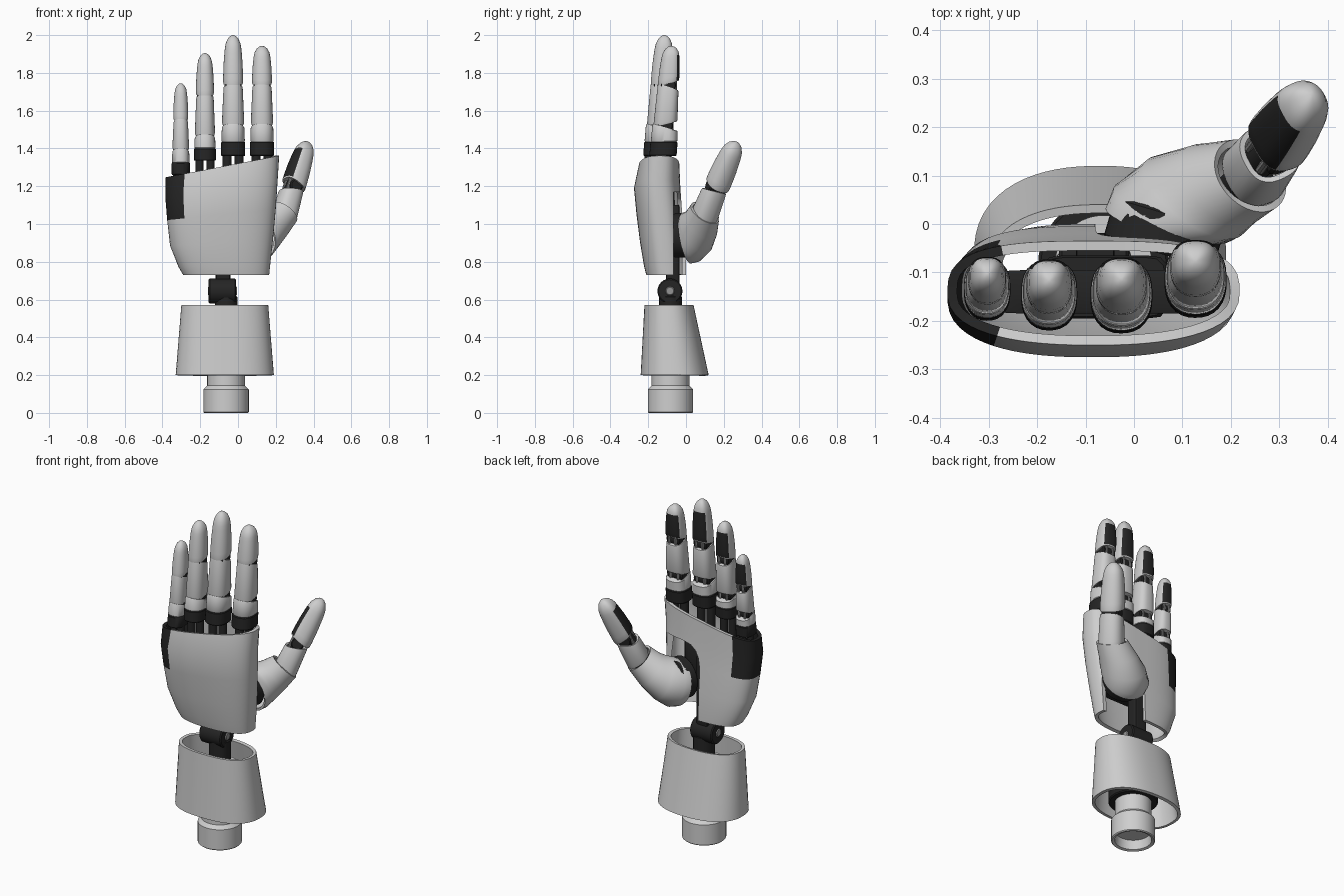
import bpy, bmesh, math
from mathutils import Vector as V

if "Cube" in bpy.data.objects:
    bpy.data.objects.remove(bpy.data.objects["Cube"])


def material(name, col):
    m = bpy.data.materials.new(name)
    m.diffuse_color = (*col, 1)
    m.use_nodes = True
    m.node_tree.nodes["Principled BSDF"].inputs["Base Color"].default_value = m.diffuse_color
    return m


LIGHT = material("light_grey", (0.62, 0.62, 0.62))
BLACK = material("black", (0.018, 0.018, 0.018))
STEEL = material("steel", (0.3, 0.3, 0.3))
XA, YA, ZA = V((1, 0, 0)), V((0, 1, 0)), V((0, 0, 1))


def ring(c, rx, ry, X=XA, Y=YA, pf=2, pb=2, n=32, tilt=0):
    """Evenly spaced superellipse; pf / pb square off the -Y / +Y halves."""
    raw = []
    for i in range(n * 8):
        a = 2 * math.pi * i / (n * 8)
        p = pb if math.sin(a) > 0 else pf
        f = lambda s: math.copysign(abs(s) ** (2 / p), s)
        raw.append((rx * f(math.cos(a)), ry * f(math.sin(a))))
    raw.append(raw[0])
    total = sum(math.dist(a, b) for a, b in zip(raw, raw[1:]))
    pts, k, run = [], 0, 0.0
    A = X.cross(Y)
    for i in range(n):
        want = total * i / n
        while run + math.dist(raw[k], raw[k + 1]) < want:
            run += math.dist(raw[k], raw[k + 1])
            k += 1
        f = (want - run) / max(math.dist(raw[k], raw[k + 1]), 1e-9)
        x = raw[k][0] + (raw[k + 1][0] - raw[k][0]) * f
        y = raw[k][1] + (raw[k + 1][1] - raw[k][1]) * f
        pts.append(V(c) + X * x + Y * y + A * (tilt * y / ry))
    return pts


def loft(name, rings, mats, cap=True, rule=None, thick=0):
    bm = bmesh.new()
    rows = [[bm.verts.new(p) for p in r] for r in rings]
    n = len(rows[0])
    for i, (a, b) in enumerate(zip(rows, rows[1:])):
        for j in range(n):
            k = (j + 1) % n
            f = bm.faces.new((a[j], a[k], b[k], b[j]))
            if rule:
                f.material_index = rule(i, j / n, f.calc_center_median())
    if cap:
        bm.faces.new(rows[0][::-1])
        bm.faces.new(rows[-1])
    me = bpy.data.meshes.new(name)
    bm.to_mesh(me)
    bm.free()
    for m in mats:
        me.materials.append(m)
    o = bpy.data.objects.new(name, me)
    bpy.context.collection.objects.link(o)
    if thick:
        s = o.modifiers.new("wall", 'SOLIDIFY')
        s.thickness, s.offset = thick, -1
    return o


def frame(A, P):
    A = V(A).normalized()
    Y = (V(P) - A * A.dot(V(P))).normalized()
    return Y.cross(A), Y


def cyl(name, p0, p1, r, mat, n=24, bev=0.006):
    p0, p1 = V(p0), V(p1)
    A = (p1 - p0).normalized()
    X, Y = frame(A, (0.1, 1, 0.2) if abs(A.y) < 0.8 else (0, 0, 1))
    spec = [(p0, r - bev), (p0 + A * bev, r), (p1 - A * bev, r), (p1, r - bev)]
    return loft(name, [ring(c, q, q, X, Y, n=n) for c, q in spec], [mat])


def box(name, c, h, mat):
    c = V(c)
    spec = [(-1, .94), (-.94, 1), (.94, 1), (1, .94)]
    return loft(name, [ring(c + ZA * h[2] * z, h[0] * s, h[1] * s, pf=8, pb=8)
                       for z, s in spec], [mat])


# (position, scale) along a rounded digit tip
TIP = [(0, .97), (.03, 1), (.15, 1), (.4, .96), (.65, .87), (.74, .82),
       (.83, .74), (.93, .52), (.98, .28), (1, .08)]


def tip(name, p0, p1, rx, ry, X, Y):
    # fingertip with a dark grip pad on its inner side
    rule = lambda i, a, c: 1 if 1 <= i <= 4 and .11 < a < .39 else 0
    p0, p1 = V(p0), V(p1)
    loft(name, [ring(p0.lerp(p1, t), rx * s, ry * s, X, Y, 2.2, 2.8,
                     tilt=.015 * (1 - t)) for t, s in TIP], [LIGHT, BLACK], rule=rule)


def segment(name, p0, p1, rx, ry, k, mat, t0=0.0, t1=0.0):
    # finger link; t0 / t1 slope its ends so the joint opens at the back
    p0, p1 = V(p0), V(p1)
    rs = []
    for t, s in ((0, .95), (.06, 1), (.94, k), (1, k * .95)):
        rs.append(ring(p0.lerp(p1, t), rx * s, ry * s, pf=2.3, pb=2.8,
                       tilt=t0 * (1 - t) + t1 * t))
    loft(name, rs, [mat])


# ---- arm socket, forearm sleeve and wrist
SX, SY = -.063, -.082
loft("arm_socket", [ring((SX, SY, z), r, r, n=40) for z, r in
     ((.06, .095), (.005, .1), (0, .115), (.005, .12), (.125, .12), (.145, .1), (.47, .1))],
     [LIGHT])
cyl("socket_collar", (SX, SY, .24), (SX, SY, .35), .135, BLACK, 40)
loft("forearm_sleeve", [ring((-.07, -.06 - .03 * t, .2 + .37 * t), .26 - .03 * t,
     .18 - .05 * t, pf=2.5, pb=2.3, n=64) for t in (0, .02, .5, .98, 1)],
     [LIGHT], cap=False, thick=.018)
cyl("wrist_post", (SX, SY, .45), (SX, SY, .62), .06, BLACK)
cyl("wrist_hinge", (-.155, -.085, .645), (-.01, -.085, .645), .066, BLACK, 40)
cyl("wrist_pin", (-.16, -.085, .645), (-.005, -.085, .645), .025, STEEL)
box("wrist_strut", (-.08, -.07, .89), (.04, .035, .21), BLACK)
box("palm_frame", (-.06, -.13, 1.05), (.13, .065, .14), BLACK)
box("knuckle_beam", (-.07, -.14, 1.18), (.23, .045, .03), BLACK)

# ---- hollow palm shell with a dark guard on the outer edge
ROWS = [(0, -.29, .165, -.21, .0), (.08, -.315, .17, -.222, .0),
        (.3, -.36, .185, -.243, -.005), (.56, -.375, .2, -.262, -.02),
        (.8, -.385, .21, -.275, -.03), (1, -.385, .218, -.25, -.035)]
palm_rings = []
for t, x0, x1, y0, y1 in ROWS:
    r = ring(((x0 + x1) / 2, (y0 + y1) / 2, 0), (x1 - x0) / 2, (y1 - y0) / 2,
             pf=2.4, pb=3, n=72)
    for p in r:
        p.z = .73 + t * (1.32 + .19 * p.x - .73)
    palm_rings.append(r)
palm = loft("palm_shell", palm_rings, [LIGHT, BLACK], cap=False, thick=.02,
            rule=lambda i, a, c: 1 if i >= 3 and c.x < -.285 else 0)
# opening for the thumb
cutter = loft("thumb_opening_cutter", [ring((.16, y, .83), .24, .34, XA, -ZA, 5, 5, 48)
              for y in (-.065, .2)], [LIGHT])
cutter.hide_render = True
cut = palm.modifiers.new("opening", 'BOOLEAN')
cut.operation, cut.object = 'DIFFERENCE', cutter

# ---- fingers: x, base y, tip y, half width, half depth, joint heights
FINGERS = {
    "little": (-.303, -.14, -.105, .048, .06, (1.26, 1.325, 1.39, 1.55, 1.745)),
    "ring": (-.175, -.15, -.118, .058, .07, (1.335, 1.40, 1.465, 1.68, 1.905)),
    "middle": (-.026, -.153, -.115, .064, .073, (1.36, 1.435, 1.52, 1.735, 2.0)),
    "index": (.127, -.122, -.078, .064, .072, (1.36, 1.435, 1.52, 1.735, 1.943)),
}
for nm, (x, yb, yt, w, d, (z0, z1, z2, z3, z4)) in FINGERS.items():
    at = lambda z: V((x, yb + (yt - yb) * (z - z0) / (z4 - z0), z))
    segment(nm + "_base_band", at(z0), at(z1), w, d, 1, BLACK)
    segment(nm + "_lower_link", at(z1), at(z2 - .008), w * .97, d * .97, .96, LIGHT, 0, -.018)
    segment(nm + "_middle_link", at(z2 + .008), at(z3 - .008), w * .92, d * .88, .87,
            LIGHT, .014, -.018)
    tip(nm + "_tip", at(z3 + .008), at(z4), w * .82, d * .78, XA, YA)
    for i, z in enumerate((z2, z3)):
        c, s = at(z), (.78, .66)[i] * w
        cyl(f"{nm}_joint_{i}", c - XA * s, c + XA * s, d * .58, BLACK, 20)
        for sx in (-.5, .5):
            rod = c + V((s * sx, d * .5, 0))
            cyl(f"{nm}_tendon_{i}", rod - ZA * .035, rod + ZA * .035, .009, STEEL, 10, .002)
    for sx in (-.5, .5):
        b = V((x + w * sx, yb, z0))
        cyl(nm + "_knuckle_rod", b - ZA * .14, b + ZA * .02, w * .38, BLACK, 16)

# ---- thumb
PAD = V((-.8, -.3, .5))
cyl("thumb_pivot", (.05, -.06, .94), (.075, .025, .94), .118, BLACK, 40)
MOUNT = [((.07, .0, .92), (.25, .95, .2), .13, .135),
         ((.085, .025, .93), (.35, .88, .28), .138, .135),
         ((.125, .055, .955), (.5, .72, .42), .128, .118),
         ((.18, .08, 1.0), (.55, .58, .6), .105, .1),
         ((.24, .1, 1.06), (.5, .5, .75), .086, .084)]
loft("thumb_mount_shell", [ring(c, rx, ry, *frame(A, PAD), n=40) for c, A, rx, ry in MOUNT],
     [LIGHT], cap=False, thick=.014)
a, b = V((.245, .1, 1.045)), V((.283, .15, 1.175))
X, Y = frame(b - a, PAD)
loft("thumb_link", [ring(a.lerp(b, t), .07 * s, .066 * s, X, Y, 2.3, 2.6, tilt=k)
     for t, s, k in ((0, .97, .015), (.1, 1, .012), (.9, .92, -.012), (1, .89, -.015))],
     [LIGHT], cap=False, thick=.012)
cyl("thumb_core", (.19, .06, 1.0), (.3, .172, 1.23), .034, BLACK)
for nm, c, r in (("lower", V((.243, .098, 1.05)), .04), ("upper", V((.29, .16, 1.195)), .036)):
    cyl(f"thumb_{nm}_joint", c - X * .05, c + X * .05, r, BLACK)
    for s in (-.025, .025):
        q = c + X * s + Y * .035
        cyl(f"thumb_{nm}_tendon", q - (b - a) * .3, q + (b - a) * .3, .01, STEEL, 10, .002)
a, b = V((.296, .168, 1.205)), V((.368, .268, 1.435))
tip("thumb_tip", a, b, .066, .062, *frame(b - a, PAD))

# ---- apply modifiers, then smooth while keeping edges crisp
bpy.context.view_layer.update()
bpy.ops.object.select_all(action='SELECT')
bpy.context.view_layer.objects.active = palm
bpy.ops.object.convert(target='MESH')
bpy.data.objects.remove(cutter)
bpy.ops.object.shade_smooth_by_angle(angle=math.radians(35))
